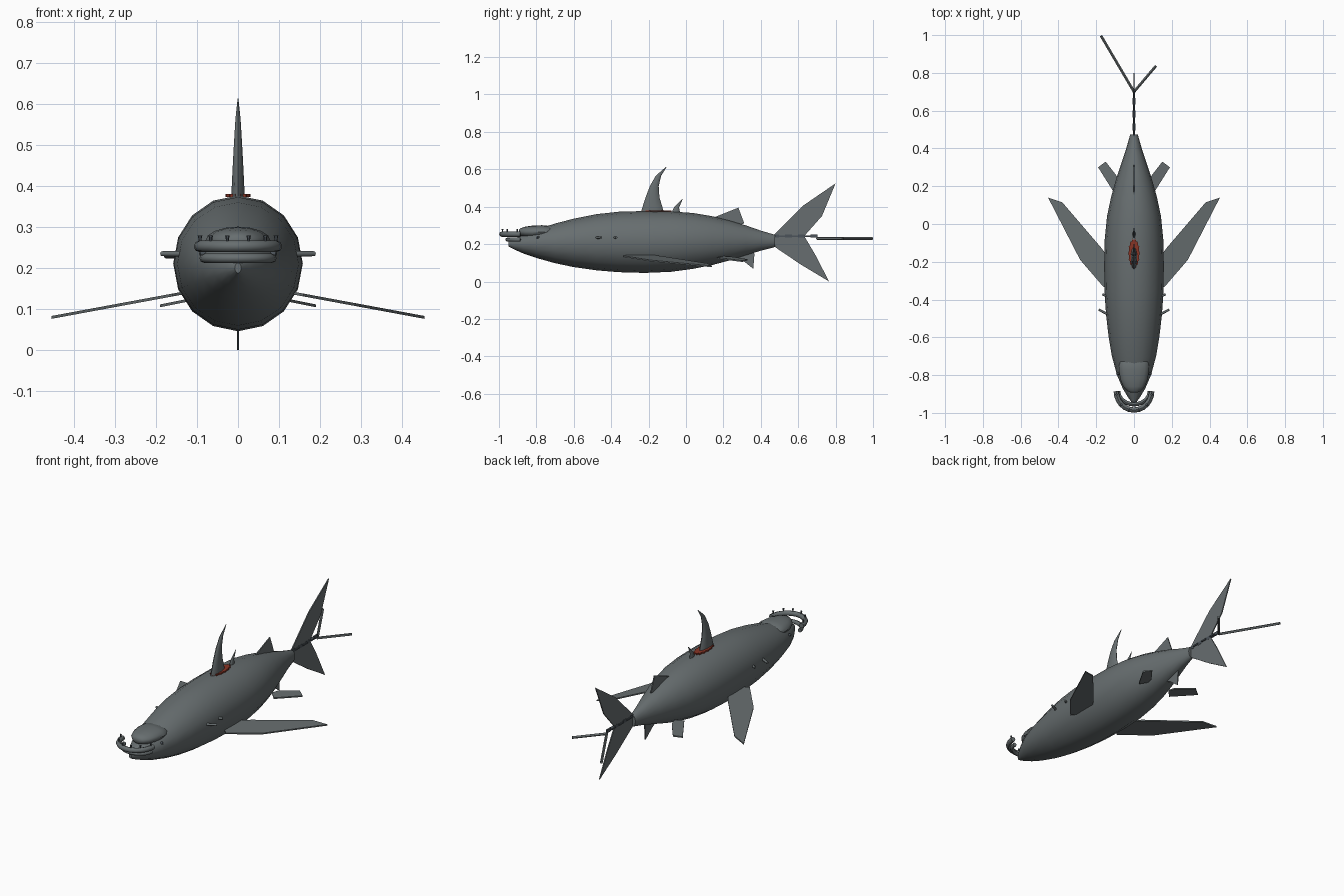
import bpy, bmesh, math
from mathutils import Vector

if "Cube" in bpy.data.objects:
    bpy.data.objects.remove(bpy.data.objects["Cube"])


def material(name, rgb):
    m = bpy.data.materials.new(name)
    m.diffuse_color = (*rgb, 1)
    m.use_nodes = True
    m.node_tree.nodes["Principled BSDF"].inputs["Base Color"].default_value = m.diffuse_color
    return m


GREY = material("slate grey", (0.135, 0.155, 0.16))
DARK = material("dark steel", (0.07, 0.085, 0.10))
RED = material("raw red", (0.25, 0.035, 0.018))


def finish(bm, name, mat, smooth=None):
    bmesh.ops.recalc_face_normals(bm, faces=bm.faces)
    me = bpy.data.meshes.new(name)
    bm.to_mesh(me)
    bm.free()
    me.materials.append(mat)
    ob = bpy.data.objects.new(name, me)
    bpy.context.collection.objects.link(ob)
    if smooth:
        bpy.ops.object.select_all(action='DESELECT')
        ob.select_set(True)
        bpy.context.view_layer.objects.active = ob
        bpy.ops.object.shade_smooth_by_angle(angle=math.radians(smooth))
    return ob


def loft(name, rings, mat, smooth=45):
    """Skin a list of equal point rings and cap both ends."""
    bm = bmesh.new()
    vs = [[bm.verts.new(p) for p in r] for r in rings]
    n = len(vs[0])
    for a, b in zip(vs, vs[1:]):
        for i in range(n):
            j = (i + 1) % n
            bm.faces.new((a[i], a[j], b[j], b[i]))
    bm.faces.new(vs[0])
    bm.faces.new(vs[-1])
    return finish(bm, name, mat, smooth)


def plate(name, pts, thick, mat):
    """Flat outline thickened by a vector, centred on the outline."""
    t = Vector(thick)
    bm = bmesh.new()
    lo = [bm.verts.new(Vector(p) - t / 2) for p in pts]
    hi = [bm.verts.new(Vector(p) + t / 2) for p in pts]
    n = len(pts)
    bm.faces.new(lo)
    bm.faces.new(hi)
    for i in range(n):
        j = (i + 1) % n
        bm.faces.new((lo[i], lo[j], hi[j], hi[i]))
    return finish(bm, name, mat)


def tube(name, path, radii, mat, sides=8):
    """Round bar along a path, with one radius per point."""
    path = [Vector(p) for p in path]
    rings = []
    for k, p in enumerate(path):
        d = path[min(k + 1, len(path) - 1)] - path[max(k - 1, 0)]
        u = d.cross(Vector((0, 0, 1)))
        u = u.normalized() if u.length > 1e-6 else Vector((1, 0, 0))
        w = u.cross(d).normalized()
        rings.append([p + radii[k] * (u * math.cos(a) + w * math.sin(a))
                      for a in (2 * math.pi * i / sides for i in range(sides))])
    return loft(name, rings, mat)


# body: stations of y, half width, bottom z, top z
stations = [(-0.95, 0.008, 0.188, 0.212), (-0.92, 0.03, 0.172, 0.228),
            (-0.87, 0.06, 0.15, 0.25), (-0.8, 0.09, 0.126, 0.278),
            (-0.7, 0.117, 0.098, 0.31), (-0.6, 0.134, 0.077, 0.336),
            (-0.48, 0.148, 0.06, 0.36), (-0.36, 0.156, 0.05, 0.373),
            (-0.22, 0.158, 0.046, 0.377), (-0.08, 0.155, 0.052, 0.375),
            (0.04, 0.143, 0.068, 0.366), (0.14, 0.122, 0.088, 0.349),
            (0.23, 0.097, 0.112, 0.327), (0.32, 0.068, 0.14, 0.3),
            (0.4, 0.041, 0.165, 0.272), (0.475, 0.02, 0.184, 0.25)]
loft("body", [[(w * math.sin(a), y, (lo + hi) / 2 - (hi - lo) / 2 * math.cos(a))
               for a in (math.pi * i / 8 for i in range(16))]
              for y, w, lo, hi in stations], GREY)

# brow: rounded lump on top of the snout
brow = [(-0.893, 0.015, 0.01), (-0.885, 0.035, 0.02), (-0.86, 0.058, 0.028),
        (-0.82, 0.073, 0.034), (-0.77, 0.08, 0.036), (-0.73, 0.077, 0.032),
        (-0.71, 0.06, 0.02)]
loft("brow", [[(w * math.cos(a), y, 0.265 + h * math.sin(a))
               for a in (math.pi * i / 8 for i in range(16))]
              for y, w, h in brow], GREY)


# jaws: two curved bars in front of the snout
def arc(rx, ry, z, deg):
    a = math.radians(deg)
    return (rx * math.sin(a), -0.885 - ry * math.cos(a), z)


for name, rx, ry, z, r in (("upper_jaw", 0.094, 0.1, 0.253, 0.014),
                           ("lower_jaw", 0.083, 0.07, 0.224, 0.011)):
    tube(name, [arc(rx, ry, z, d) for d in range(-90, 91, 15)], [r] * 13, GREY)
for i, d in enumerate((-80, -45, -16, 16, 45, 80)):
    p = Vector(arc(0.094, 0.1, 0.26, d))
    tube(f"jaw_peg_{i}", [p, p + Vector((0, 0, 0.012)), p + Vector((0, 0, 0.02))],
         [0.003, 0.004, 0.006], DARK, 6)


# curved spines: sections of front y, back y, z, half thickness
def spine(name, sections):
    loft(name, [[(t * math.sin(a), (f + b) / 2 - (b - f) / 2 * math.cos(a), z)
                 for a in (math.pi * i / 5 for i in range(10))]
                for f, b, z, t in sections], GREY)


spine("dorsal_spine", [(-0.245, -0.115, 0.36, 0.018), (-0.232, -0.127, 0.4, 0.016),
                       (-0.216, -0.142, 0.45, 0.0135), (-0.193, -0.146, 0.51, 0.01),
                       (-0.162, -0.133, 0.565, 0.0065), (-0.107, -0.103, 0.613, 0.001)])
spine("small_spine", [(-0.08, -0.03, 0.36, 0.008), (-0.065, -0.037, 0.395, 0.006),
                      (-0.021, -0.018, 0.44, 0.001)])

# ragged red skin round the spine base
skin = []
for i in range(28):
    a, s = math.pi * i / 14, 0.86 if i % 2 else 1.0
    skin.append((0.031 * s * math.cos(a), -0.155 + 0.08 * s * math.sin(a), 0.377))
plate("spine_wound", skin, (0, 0, 0.008), RED)

# upright fins on the centre line, outlines in y, z
upright = {
    "second_dorsal_fin": [(0.13, 0.335), (0.28, 0.395), (0.312, 0.31), (0.26, 0.3)],
    "anal_fin": [(0.25, 0.14), (0.3, 0.115), (0.36, 0.068), (0.366, 0.15), (0.34, 0.165)],
    "tail_fin": [(0.46, 0.24), (0.625, 0.405), (0.8, 0.525), (0.727, 0.35),
                 (0.632, 0.243), (0.69, 0.145), (0.765, 0.0), (0.615, 0.09),
                 (0.46, 0.195)],
}
for name, pts in upright.items():
    plate(name, [(0, y, z) for y, z in pts], (0.006, 0, 0), GREY)

# paired fins, outlines in x, y with a downward slope
paired = {
    "pectoral_fin": ([(0.12, -0.3), (0.16, -0.335), (0.285, -0.19), (0.455, 0.14),
                      (0.38, 0.115), (0.17, -0.13), (0.12, -0.2)], 0.138, 0.14, 0.185),
    "pelvic_fin": ([(0.07, 0.2), (0.105, 0.165), (0.19, 0.3), (0.15, 0.33),
                    (0.08, 0.24)], 0.122, 0.12, 0.2),
}
for side, s in (("right", 1), ("left", -1)):
    for name, (pts, z0, x0, slope) in paired.items():
        plate(f"{name}_{side}", [(s * x, y, z0 - slope * (x - x0)) for x, y in pts],
              (0, 0, 0.007), GREY)
    # small side pegs and eyes
    tube(f"front_peg_{side}", [(s * 0.135, -0.48, 0.235), (s * 0.187, -0.453, 0.235)],
         [0.007, 0.006], GREY)
    tube(f"rear_peg_{side}", [(s * 0.145, -0.382, 0.235), (s * 0.167, -0.372, 0.235)],
         [0.007, 0.006], GREY)
    tube(f"eye_{side}", [(s * 0.08, -0.79, 0.235), (s * 0.093, -0.797, 0.235)],
         [0.008, 0.004], DARK)

# chain over the tail: alternating flat and upright links
for i in range(7):
    y, wide = 0.462 + i * 0.034, i % 2
    x, h = (0.009, 0.004) if wide else (0.004, 0.009)
    loft(f"chain_link_{i}", [[(-x, yy, 0.243 - h), (x, yy, 0.243 - h),
                              (x, yy, 0.243 + h), (-x, yy, 0.243 + h)]
                             for yy in (y, y + 0.036)], DARK, None)

# two bars trailing from the chain
for name, end in (("long_bar", (-0.175, 0.997)), ("short_bar", (0.117, 0.838))):
    tube(name, [(0, 0.7, 0.23), (*end, 0.23)], [0.007, 0.007], GREY)
